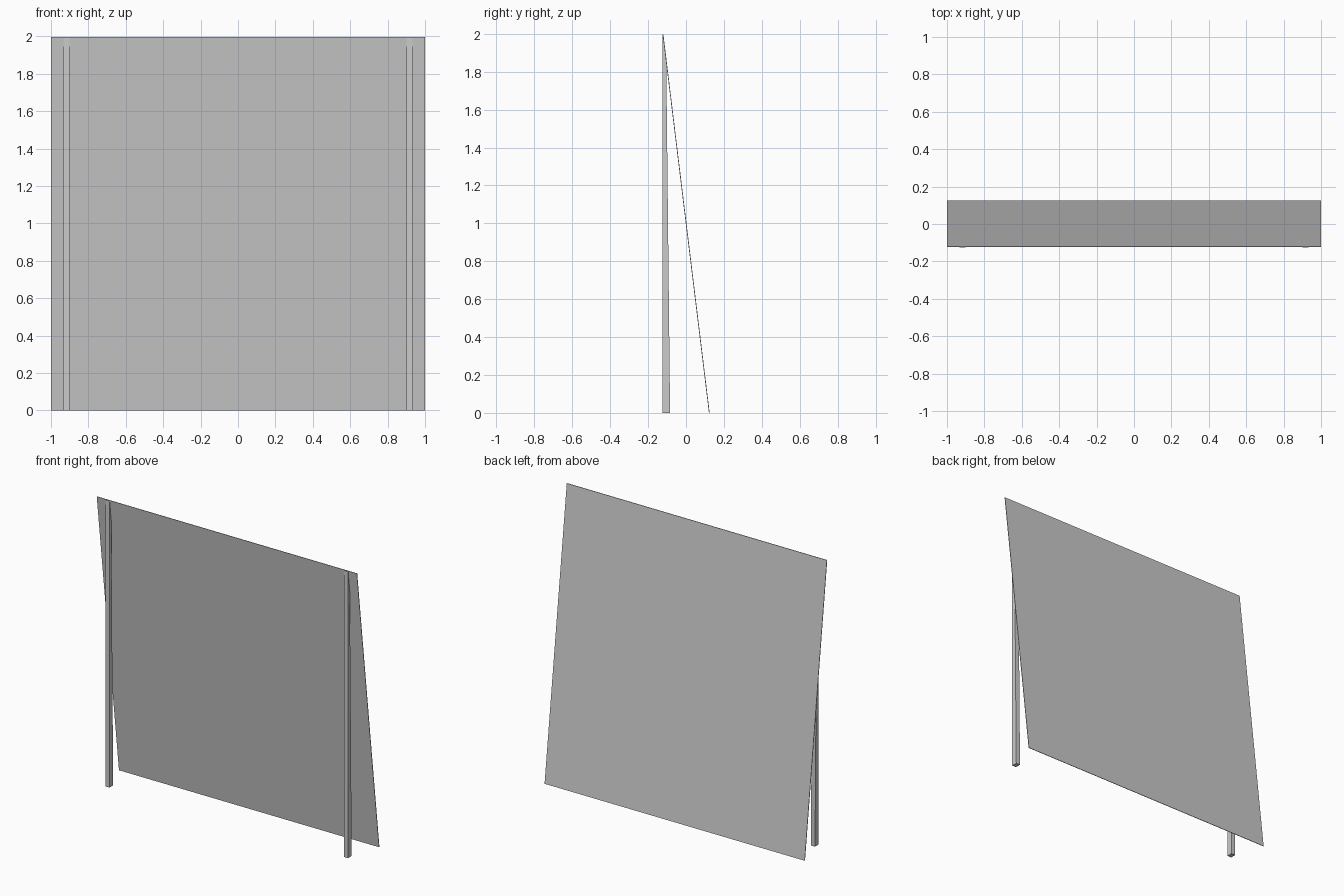
import bpy, bmesh

if "Cube" in bpy.data.objects:
    bpy.data.objects.remove(bpy.data.objects["Cube"])


def prism(name, profile, x0, x1):
    """Extrude a closed (y, z) profile along x."""
    bm = bmesh.new()
    face = bm.faces.new([bm.verts.new((x0, y, z)) for y, z in profile])
    ext = bmesh.ops.extrude_face_region(bm, geom=[face])
    new = [v for v in ext["geom"] if isinstance(v, bmesh.types.BMVert)]
    bmesh.ops.translate(bm, verts=new, vec=(x1 - x0, 0, 0))
    bmesh.ops.recalc_face_normals(bm, faces=bm.faces)
    mesh = bpy.data.meshes.new(name)
    bm.to_mesh(mesh)
    bm.free()
    obj = bpy.data.objects.new(name, mesh)
    bpy.context.collection.objects.link(obj)
    return obj


# Thin leaning panel
prism("panel", [(0.121, 0), (0.125, 0), (-0.119, 1.995), (-0.123, 1.995)], -1, 1)

# Tapered upright legs, tops cut to the slope of the panel
leg_profile = [(-0.125, 0), (-0.084, 0), (-0.104, 1.84), (-0.122, 1.99), (-0.125, 1.99)]
for side, x in (("left", -0.917), ("right", 0.917)):
    prism(side + "_leg", leg_profile, x - 0.016, x + 0.016)
